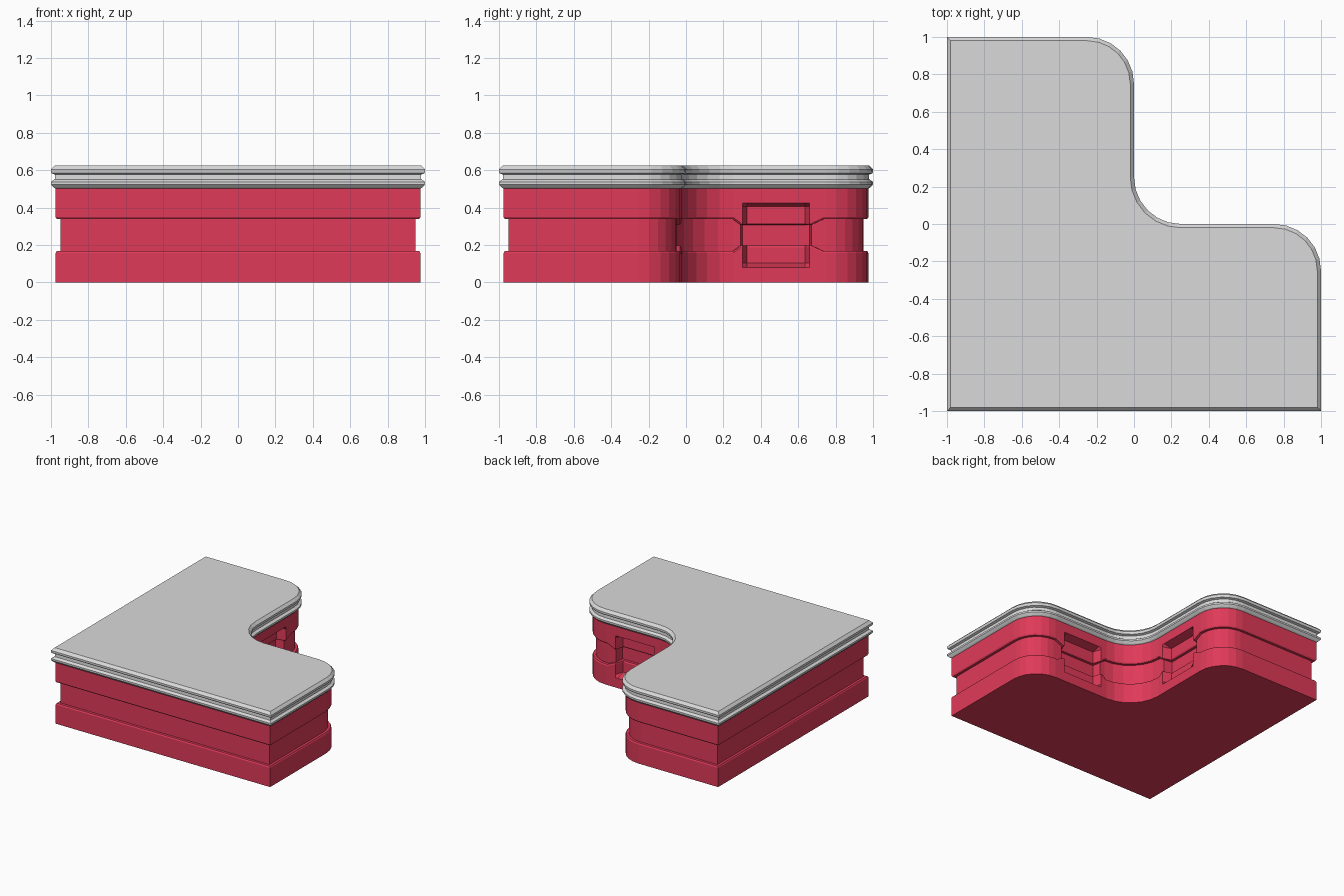
import bpy, bmesh, math

if "Cube" in bpy.data.objects:
    bpy.data.objects.remove(bpy.data.objects["Cube"])

R = 0.25          # radius of the rounded corners
SEG = 6           # segments per rounded corner
FACE = 0.025      # inset of the body wall
GROOVE = 0.05     # inset of the middle groove
DEPTH = 0.07      # extra depth of the recesses


def material(name, color):
    m = bpy.data.materials.new(name)
    m.diffuse_color = (*color, 1)
    m.use_nodes = True
    m.node_tree.nodes["Principled BSDF"].inputs["Base Color"].default_value = m.diffuse_color
    return m


red = material("red", (0.74, 0.042, 0.098))
grey = material("light grey", (0.70, 0.70, 0.70))


# Path stations: (x, y, outward nx, ny, kind); one half, then mirrored over x = y
# kind 0 plain, 1 pinched groove, 2 pinched and groove recessed, 3 fully recessed
def half_path():
    pts = [(1, -1, 1, -1, 0)]
    for i in range(SEG + 1):                      # outer round corner
        a = math.pi / 2 * i / SEG
        c, s = math.cos(a), math.sin(a)
        pts.append((1 - R + R * c, -R + R * s, c, s, 0))
    for x, kind in ((0.735, 0), (0.67, 1), (0.66, 2), (0.637, 3),
                    (0.325, 3), (0.302, 2), (0.292, 1)):
        pts.append((x, 0, 0, 1, kind))            # straight inner wall
    for i in range(SEG // 2 + 1):                 # inner round corner, to its middle
        a = math.pi / 2 * i / SEG
        s, c = math.sin(a), math.cos(a)
        pts.append((R - R * s, R - R * c, s, c, 0))
    return pts


half = half_path()
mirrored = [(y, x, ny, nx, k) for x, y, nx, ny, k in reversed(half[:-1])]
path = [(-1, -1, -1, -1, 0)] + half + mirrored


def loft(name, stations, profile_at, mat):
    """Sweep a profile of (inset, z) rows around the path and cap both ends."""
    bm = bmesh.new()
    cols = []
    for x, y, nx, ny, kind in stations:
        cols.append([bm.verts.new((x - nx * d, y - ny * d, z))
                     for d, z in profile_at(kind)])
    n = len(cols)
    for i in range(n):
        a, b = cols[i], cols[(i + 1) % n]
        for j in range(len(a) - 1):
            bm.faces.new((a[j], b[j], b[j + 1], a[j + 1]))
    bm.faces.new([c[0] for c in reversed(cols)])
    bm.faces.new([c[-1] for c in cols])
    bmesh.ops.recalc_face_normals(bm, faces=bm.faces)
    me = bpy.data.meshes.new(name)
    bm.to_mesh(me)
    bm.free()
    me.materials.append(mat)
    ob = bpy.data.objects.new(name, me)
    bpy.context.collection.objects.link(ob)
    return ob


# Body profile: plinth, groove and upper band, changed near the recesses
def body_profile(kind):
    pinch = 0.03 if kind else 0
    panel = FACE + (DEPTH if kind == 3 else 0)
    groove = GROOVE + (DEPTH if kind >= 2 else 0)
    lip = panel + 0.006
    return [(FACE, 0), (FACE, 0.08), (panel, 0.105),
            (panel, 0.157 + pinch), (lip, 0.167 + pinch), (groove, 0.168 + pinch),
            (groove, 0.338 - pinch), (lip, 0.339 - pinch), (panel, 0.349 - pinch),
            (panel, 0.407), (FACE, 0.425), (FACE, 0.505)]


# Worktop profile: two bevelled ridges with a channel between them
def top_profile(kind):
    return [(0.024, 0.502), (0.016, 0.507), (0, 0.524), (0, 0.538), (0.02, 0.551),
            (0.022, 0.577), (0.004, 0.583), (0, 0.592), (0, 0.604), (0.02, 0.625)]


loft("counter_body", path, body_profile, red)
loft("worktop", [p for p in path if p[4] == 0], top_profile, grey)
